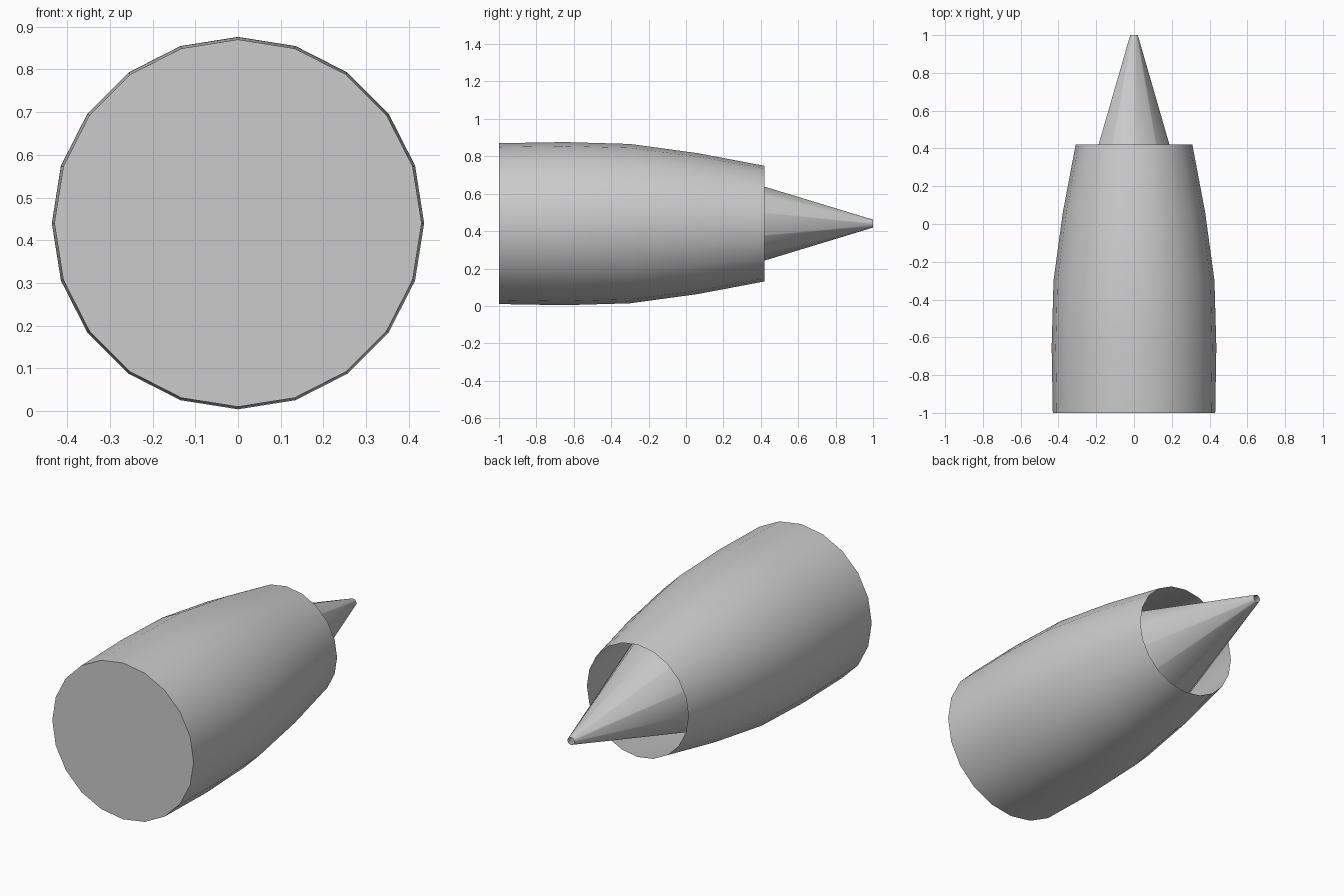
import bpy, bmesh
from math import sin, cos, tau

if "Cube" in bpy.data.objects:
    bpy.data.objects.remove(bpy.data.objects["Cube"])

AXIS_Z = 0.44


def lathe(name, profile, sides, cap_front=False):
    """Revolve (y, radius) points about the lengthwise axis, smooth walls, flat cap."""
    bm = bmesh.new()
    rings = [[bm.verts.new((r * sin(tau * i / sides), y, AXIS_Z + r * cos(tau * i / sides)))
              for i in range(sides)] for y, r in profile]
    for a, b in zip(rings, rings[1:]):
        for i in range(sides):
            j = (i + 1) % sides
            bm.faces.new((a[i], a[j], b[j], b[i])).smooth = True
    if cap_front:
        cap = bm.faces.new(rings[0][::-1])
        for e in cap.edges:
            e.smooth = False
    mesh = bpy.data.meshes.new(name)
    bm.to_mesh(mesh)
    bm.free()
    obj = bpy.data.objects.new(name, mesh)
    bpy.context.collection.objects.link(obj)
    return obj


# Outer cowling: closed flat front, open tapered rear
lathe("engine_cowling",
      [(-1.0, 0.43), (-0.65, 0.436), (-0.3, 0.426), (0.06, 0.377), (0.42, 0.309)],
      20, cap_front=True)

# Exhaust cone: starts inside the cowling, open at the small tip
lathe("exhaust_cone", [(0.06, 0.307), (1.0, 0.021)], 10)
